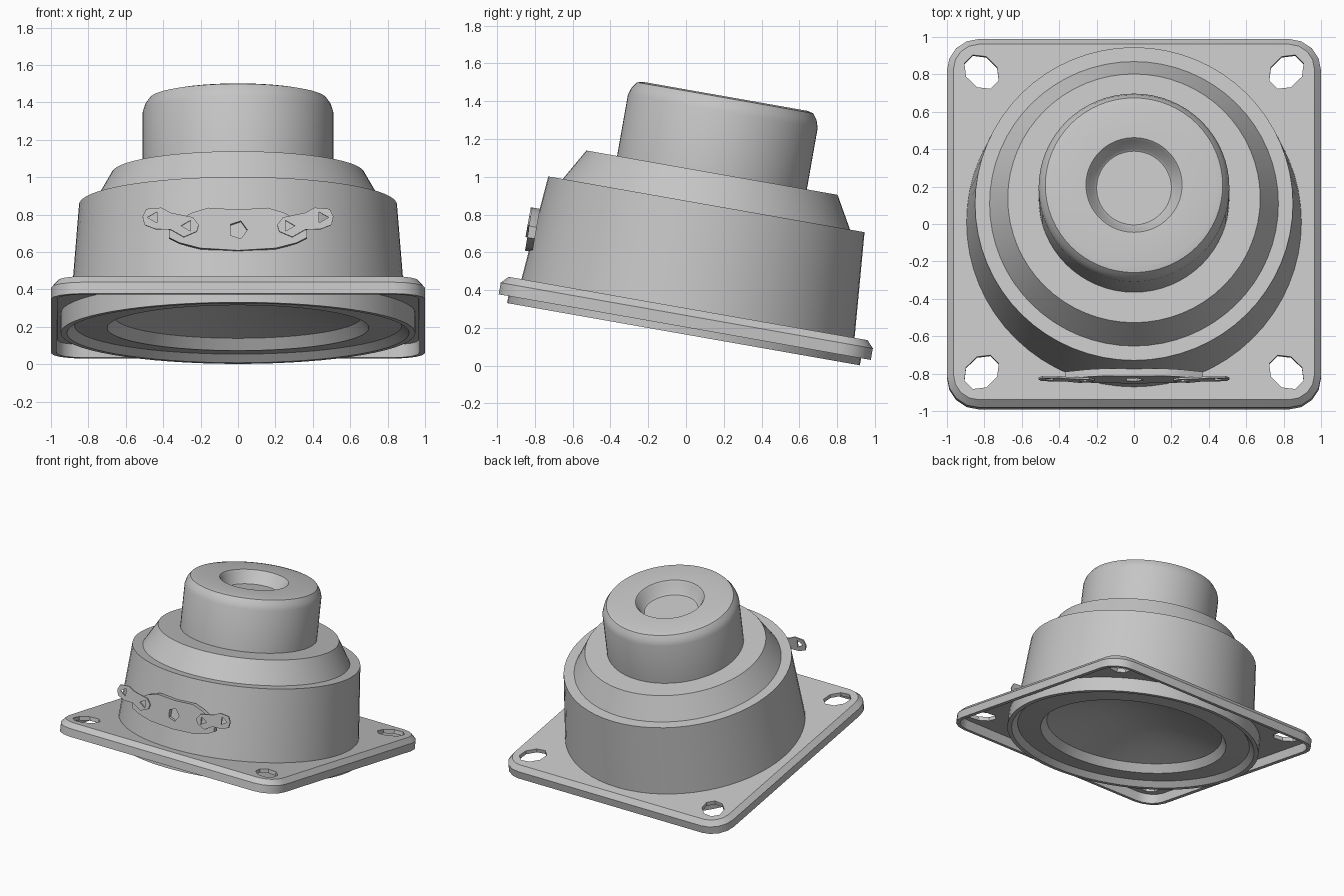
import bpy, bmesh, math
from mathutils import Matrix

cube = bpy.data.objects.get("Cube")
if cube:
    bpy.data.objects.remove(cube, do_unlink=True)

grey = bpy.data.materials.new("plain_grey")
grey.use_nodes = True
COLOUR = (0.56, 0.56, 0.56, 1)
grey.diffuse_color = COLOUR
grey.node_tree.nodes["Principled BSDF"].inputs["Base Color"].default_value = COLOUR

# The whole unit leans backwards; its axis sits a little off the origin
TILT = Matrix.Rotation(math.radians(-10), 4, 'X')
PLACE = TILT @ Matrix.Translation((0, -0.042, 0))


def finish(name, bm, matrix=PLACE):
    bmesh.ops.remove_doubles(bm, verts=bm.verts, dist=1e-5)
    bmesh.ops.recalc_face_normals(bm, faces=bm.faces)
    bm.transform(matrix)
    mesh = bpy.data.meshes.new(name)
    bm.to_mesh(mesh)
    bm.free()
    mesh.materials.append(grey)
    obj = bpy.data.objects.new(name, mesh)
    bpy.context.collection.objects.link(obj)
    bpy.ops.object.select_all(action='DESELECT')
    obj.select_set(True)
    bpy.context.view_layer.objects.active = obj
    bpy.ops.object.shade_smooth_by_angle(angle=math.radians(25))
    return obj


def lathe(name, profile, steps=64):
    bm = bmesh.new()
    verts = [bm.verts.new((r, 0, z)) for r, z in profile]
    edges = [bm.edges.new(pair) for pair in zip(verts, verts[1:])]
    bmesh.ops.spin(bm, geom=verts + edges, cent=(0, 0, 0), axis=(0, 0, 1),
                   angle=math.tau, steps=steps, use_merge=True)
    return finish(name, bm)


def plate(name, loops, z0, z1, matrix=PLACE):
    """Flat plate from an outline followed by hole outlines."""
    bm = bmesh.new()
    edges = []
    for loop in loops:
        vs = [bm.verts.new((x, y, z0)) for x, y in loop]
        edges += [bm.edges.new((vs[i - 1], vs[i])) for i in range(len(vs))]
    bmesh.ops.triangle_fill(bm, edges=edges, use_beauty=True, normal=(0, 0, 1))
    ext = bmesh.ops.extrude_face_region(bm, geom=bm.faces[:], use_keep_orig=True)
    moved = [v for v in ext["geom"] if isinstance(v, bmesh.types.BMVert)]
    bmesh.ops.translate(bm, verts=moved, vec=(0, 0, z1 - z0))
    return finish(name, bm, matrix)


def ngon(cx, cy, r, n, turn=0.0, stretch=1.0, axis=0.0):
    """Regular polygon, optionally stretched along a direction."""
    pts = []
    for i in range(n):
        a = math.tau * i / n + turn
        u, v = r * stretch * math.cos(a), r * math.sin(a)
        pts.append((cx + u * math.cos(axis) - v * math.sin(axis),
                    cy + u * math.sin(axis) + v * math.cos(axis)))
    return pts


def rounded_square(inset, radius=0.17, steps=4):
    pts, c = [], 1 - radius
    for k, (sx, sy) in enumerate([(1, 1), (-1, 1), (-1, -1), (1, -1)]):
        for i in range(steps + 1):
            a = math.pi / 2 * (k + i / steps)
            pts.append((sx * c + (radius - inset) * math.cos(a),
                        sy * c + (radius - inset) * math.sin(a)))
    return pts


# Mounting flange: pierced plate, open in the middle, with a downturned rim
holes = [ngon(sx * 0.815, sy * 0.815, 0.083, 8, math.pi / 8, 1.28,
              math.atan2(sy, sx)) for sx in (-1, 1) for sy in (-1, 1)]
opening = ngon(0, 0, 0.82, 64)
plate("flange_plate", [rounded_square(0.035), opening] + holes, 0.27, 0.3)

rim = bmesh.new()
section = [(0.035, 0.3), (0, 0.262), (0, 0.2), (0.03, 0.2), (0.035, 0.3)]
rings = [[rim.verts.new((x, y, z)) for x, y in rounded_square(inset)]
         for inset, z in section]
for a, b in zip(rings, rings[1:]):
    for i in range(len(a)):
        rim.faces.new((a[i - 1], a[i], b[i], b[i - 1]))
finish("flange_rim", rim)

# Basket, collar and magnet housing
lathe("basket", [(0.896, 0.29), (0.85, 0.86), (0, 0.86)])
lathe("collar", [(0.775, 0.855), (0.675, 1.03), (0, 1.03)])
lathe("magnet_housing", [
    (0.51, 1.02), (0.51, 1.36), (0.497, 1.4), (0.474, 1.432), (0.44, 1.44),
    (0.257, 1.44), (0.245, 1.425), (0.212, 1.355), (0.2, 1.345), (0, 1.345)])

# Stepped front ring on the underside, with the diaphragm set deep inside it
lathe("front_ring", [
    (0.948, 0.285), (0.948, 0.162), (0.915, 0.162), (0.875, 0.202),
    (0.70, 0.19), (0.66, 0.25)])
lathe("diaphragm", [(0.66, 0.25), (0.5, 0.305), (0.3, 0.36), (0.15, 0.39), (0, 0.4)])

# Terminal board and solder lugs, standing upright in front of the basket
UPRIGHT = TILT @ Matrix.Rotation(math.radians(90), 4, 'X')


def board(points, dx=1):
    return [(dx * x, (z - 0.165) / 0.985) for x, z in points]


half = [(0, 0.61), (0.2, 0.622), (0.31, 0.65), (0.37, 0.68), (0.37, 0.74),
        (0.25, 0.81), (0.16, 0.838), (0, 0.828)]
outline = half + [(-x, z) for x, z in reversed(half[1:-1])]
plate("terminal_board", [board(outline), board(ngon(0, 0.72, 0.05, 5))],
      0.905, 0.945, UPRIGHT)

lug = [(0.51, 0.79), (0.49, 0.83), (0.41, 0.837), (0.36, 0.81), (0.24, 0.785),
       (0.21, 0.745), (0.22, 0.71), (0.29, 0.68), (0.36, 0.72), (0.44, 0.722),
       (0.50, 0.745)]
for side, dx in (("left", 1), ("right", -1)):
    eyes = [board(ngon(x, z, 0.034, 3), dx) for x, z in ((0.45, 0.785), (0.27, 0.74))]
    plate("solder_lug_" + side, [board(lug, dx)] + eyes, 0.945, 0.955, UPRIGHT)
